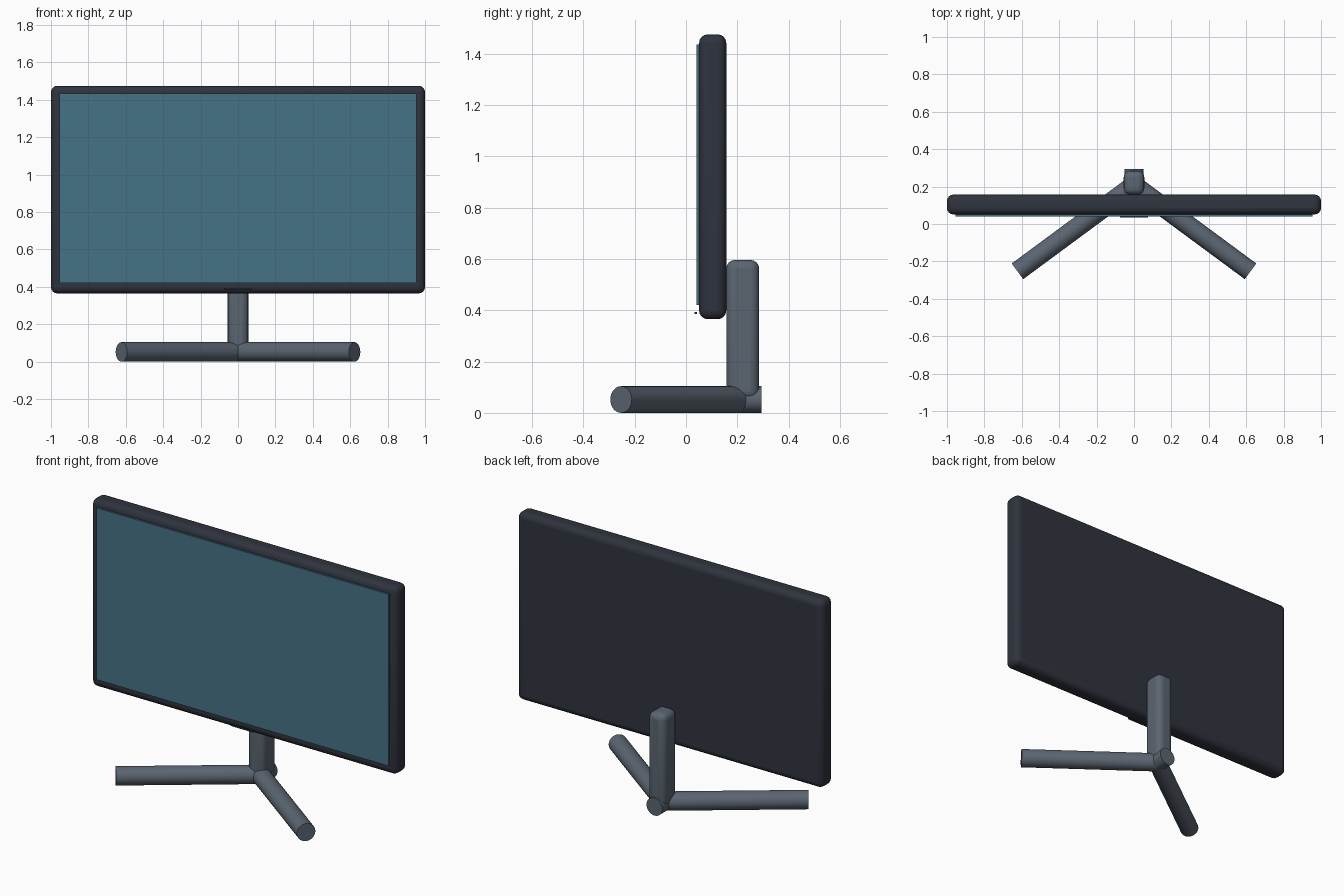
import bpy
from mathutils import Vector

if "Cube" in bpy.data.objects:
    bpy.data.objects.remove(bpy.data.objects["Cube"])


def material(name, color):
    m = bpy.data.materials.new(name)
    m.diffuse_color = color
    m.use_nodes = True
    m.node_tree.nodes["Principled BSDF"].inputs["Base Color"].default_value = m.diffuse_color
    return m


DARK = material("dark_casing", (0.028, 0.033, 0.047, 1))
METAL = material("slate_metal", (0.105, 0.13, 0.165, 1))
GLASS = material("teal_screen", (0.06, 0.17, 0.24, 1))


def finish(obj, name, mat):
    obj.name = name
    obj.data.materials.append(mat)
    bpy.ops.object.shade_smooth_by_angle(angle=0.6)
    return obj


def box(name, lo, hi, mat, bevel=0.0, segments=4):
    lo, hi = Vector(lo), Vector(hi)
    bpy.ops.mesh.primitive_cube_add(size=1, location=(lo + hi) / 2)
    obj = bpy.context.object
    obj.scale = hi - lo
    bpy.ops.object.transform_apply(location=False, rotation=False, scale=True)
    finish(obj, name, mat)
    if bevel:
        mod = obj.modifiers.new("rounding", 'BEVEL')
        mod.width = bevel
        mod.segments = segments
        # round before the smooth-by-angle step
        bpy.ops.object.modifier_apply(modifier=mod.name)
        bpy.ops.object.shade_smooth_by_angle(angle=0.6)
    return obj


def rod(name, start, end, radius, mat):
    start, end = Vector(start), Vector(end)
    axis = end - start
    bpy.ops.mesh.primitive_cylinder_add(vertices=32, radius=radius, depth=axis.length,
                                        location=(start + end) / 2)
    obj = bpy.context.object
    obj.rotation_euler = axis.to_track_quat('Z', 'Y').to_euler()
    return finish(obj, name, mat)


# Display panel: rounded casing, raised screen, thin strip under the screen
box("casing", (-1, 0.051, 0.365), (1, 0.157, 1.475), DARK, 0.034)
box("screen", (-0.955, 0.041, 0.42), (0.955, 0.06, 1.435), GLASS)
box("bezel_strip", (-0.074, 0.034, 0.385), (0.074, 0.042, 0.393), DARK)

# Upright behind the panel
box("neck", (-0.055, 0.157, 0.05), (0.055, 0.285, 0.596), METAL, 0.034)

# Splayed tubular feet meeting a short rear stub
R = 0.052
joint = (0, 0.207, R)
for side, label in ((-1, "left"), (1, "right")):
    rod(label + "_foot", joint, (side * 0.623, -0.253, R), R, METAL)
rod("rear_stub", joint, (0, 0.295, R), R, METAL)
